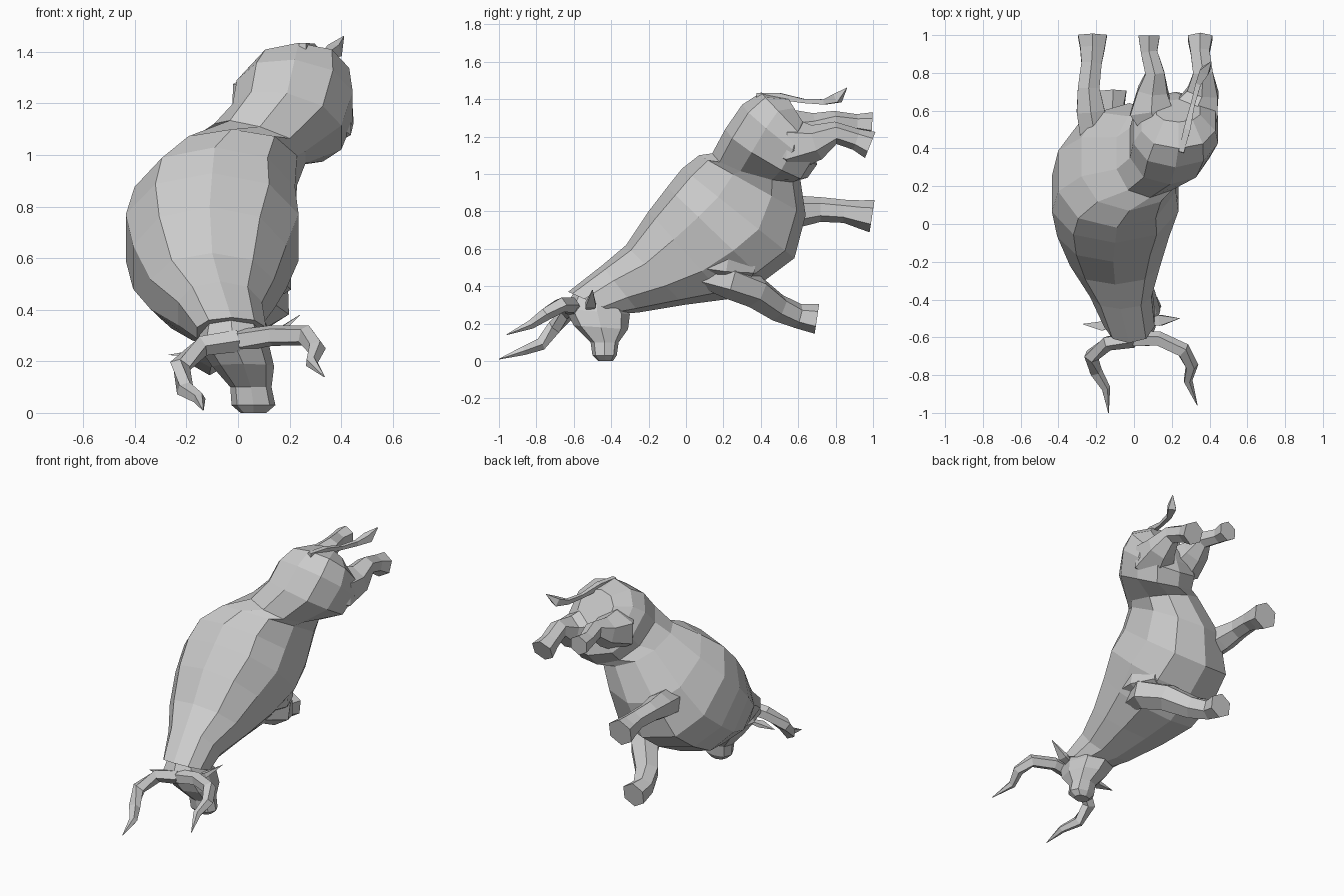
import bpy, bmesh, math
from mathutils import Vector

def loft(name, rings):
    """Skin a list of equal-length vertex rings and cap both ends."""
    bm = bmesh.new()
    vr = [[bm.verts.new(p) for p in r] for r in rings]
    n = len(vr[0])
    for a, b in zip(vr, vr[1:]):
        for i in range(n):
            j = (i + 1) % n
            bm.faces.new((a[i], a[j], b[j], b[i]))
    bm.faces.new(vr[0])
    bm.faces.new(vr[-1])
    bmesh.ops.recalc_face_normals(bm, faces=bm.faces)
    bmesh.ops.triangulate(bm, faces=[f for f in bm.faces if len(f.verts) > 4])
    me = bpy.data.meshes.new(name)
    bm.to_mesh(me)
    bm.free()
    ob = bpy.data.objects.new(name, me)
    bpy.context.collection.objects.link(ob)
    return ob

def section(y0, z0, y1, z1, x, w, slope=0.0, n=10, e=0.87):
    """Oval section between an upper (y0,z0) and lower (y1,z1) side-view point."""
    c = Vector((x, (y0 + y1) / 2, (z0 + z1) / 2))
    up = Vector((0, (y0 - y1) / 2, (z0 - z1) / 2))
    side = Vector((w, 0, w * slope))
    p = lambda v: math.copysign(abs(v) ** e, v)
    return [c + up * p(math.cos(2 * math.pi * i / n)) + side * p(math.sin(2 * math.pi * i / n))
            for i in range(n)]

def tube(name, pts, n=6, flat=1.0):
    """Faceted tube along (x, y, z, radius) points."""
    ps = [Vector(p[:3]) for p in pts]
    rings = []
    for i, p in enumerate(ps):
        t = (ps[min(i + 1, len(ps) - 1)] - ps[max(i - 1, 0)]).normalized()
        ref = Vector((0, 0, 1)) if abs(t.z) < 0.85 else Vector((0, 1, 0))
        u = t.cross(ref).normalized()
        v = u.cross(t)
        r = pts[i][3]
        rings.append([p + u * r * math.cos(2 * math.pi * (k + .5) / n)
                      + v * r * flat * math.sin(2 * math.pi * (k + .5) / n) for k in range(n)])
    return loft(name, rings)

# Body: neck, shoulders, barrel, loin, rump
loft("body", [section(*s) for s in (
    (-.63, .37, -.36, .25, -.025, .14),
    (-.45, .51, -.25, .26, -.07, .17),
    (-.32, .62, -.01, .30, -.10, .25),
    (-.20, .80, .22, .33, -.11, .31),
    (-.10, .93, .42, .43, -.10, .35),
    (-.02, 1.03, .58, .55, -.09, .325),
    (.07, 1.10, .64, .78, -.025, .265),
    (.14, 1.11, .61, .98, .085, .185, -.3),
    (.21, 1.24, .65, .98, .19, .22, -.2),
    (.30, 1.37, .70, 1.05, .22, .235, -.1),
    (.40, 1.435, .69, 1.13, .235, .205),
    (.54, 1.415, .66, 1.22, .235, .12))])

# Head hanging down to the muzzle
loft("head", [section(*s, n=8) for s in (
    (-.58, .40, -.38, .34, -.03, .10),
    (-.65, .28, -.30, .25, -.02, .14),
    (-.60, .19, -.31, .17, .02, .12),
    (-.51, .10, -.36, .10, .05, .08),
    (-.50, .03, -.37, .03, .06, .085),
    (-.47, 0, -.39, 0, .06, .05))])

# Horns
tube("left_horn", [(0, -.61, .28, .045), (-.14, -.63, .26, .042), (-.225, -.70, .18, .042),
                   (-.205, -.78, .09, .036), (-.15, -.87, .055, .025), (-.135, -1, .01, .002)], 5)
tube("right_horn", [(0, -.61, .28, .045), (.13, -.61, .30, .042), (.26, -.67, .30, .042),
                    (.305, -.75, .25, .036), (.285, -.83, .195, .025), (.335, -.96, .14, .002)], 5)

# Ears
tube("left_ear", [(-.08, -.52, .24, .02), (-.17, -.54, .23, .035), (-.27, -.53, .225, .002)], 4, .5)
tube("right_ear", [(.06, -.52, .27, .02), (.14, -.51, .30, .04), (.24, -.50, .38, .002)], 4, .5)

# Front legs: left reaching straight out, right folded under the chest
tube("left_front_leg", [(-.20, .42, .77, .09), (-.23, .60, .80, .085), (-.24, .72, .81, .066),
                        (-.225, .85, .80, .062), (-.22, .93, .785, .075), (-.22, .995, .775, .088)])
tube("right_front_leg", [(.08, .05, .46, .05), (.11, .24, .43, .10), (.04, .37, .37, .09),
                         (-.06, .49, .285, .075), (-.11, .60, .24, .066), (-.11, .70, .225, .08)])

# Right shoulder blade and upper arm
tube("right_shoulder", [(.06, -.14, .56, .02), (.10, .03, .55, .09), (.115, .22, .53, .105),
                        (.09, .36, .50, .06)], 6)

# Hind legs with heavy thighs
tube("left_hind_leg", [(.15, .44, 1.22, .08), (.09, .60, 1.21, .13), (.10, .71, 1.24, .09),
                       (.11, .80, 1.28, .058), (.08, .91, 1.27, .05), (.08, .995, 1.265, .065)])
tube("right_hind_leg", [(.27, .42, 1.19, .08), (.32, .58, 1.15, .145), (.365, .70, 1.17, .095),
                        (.365, .80, 1.22, .06), (.35, .91, 1.185, .058), (.35, .985, 1.155, .075)])

# Tail with tuft
tube("tail", [(.25, .38, 1.42, .02), (.28, .50, 1.415, .025), (.31, .63, 1.39, .016),
              (.34, .74, 1.385, .02), (.375, .81, 1.405, .035), (.41, .86, 1.46, .002)], 4)
